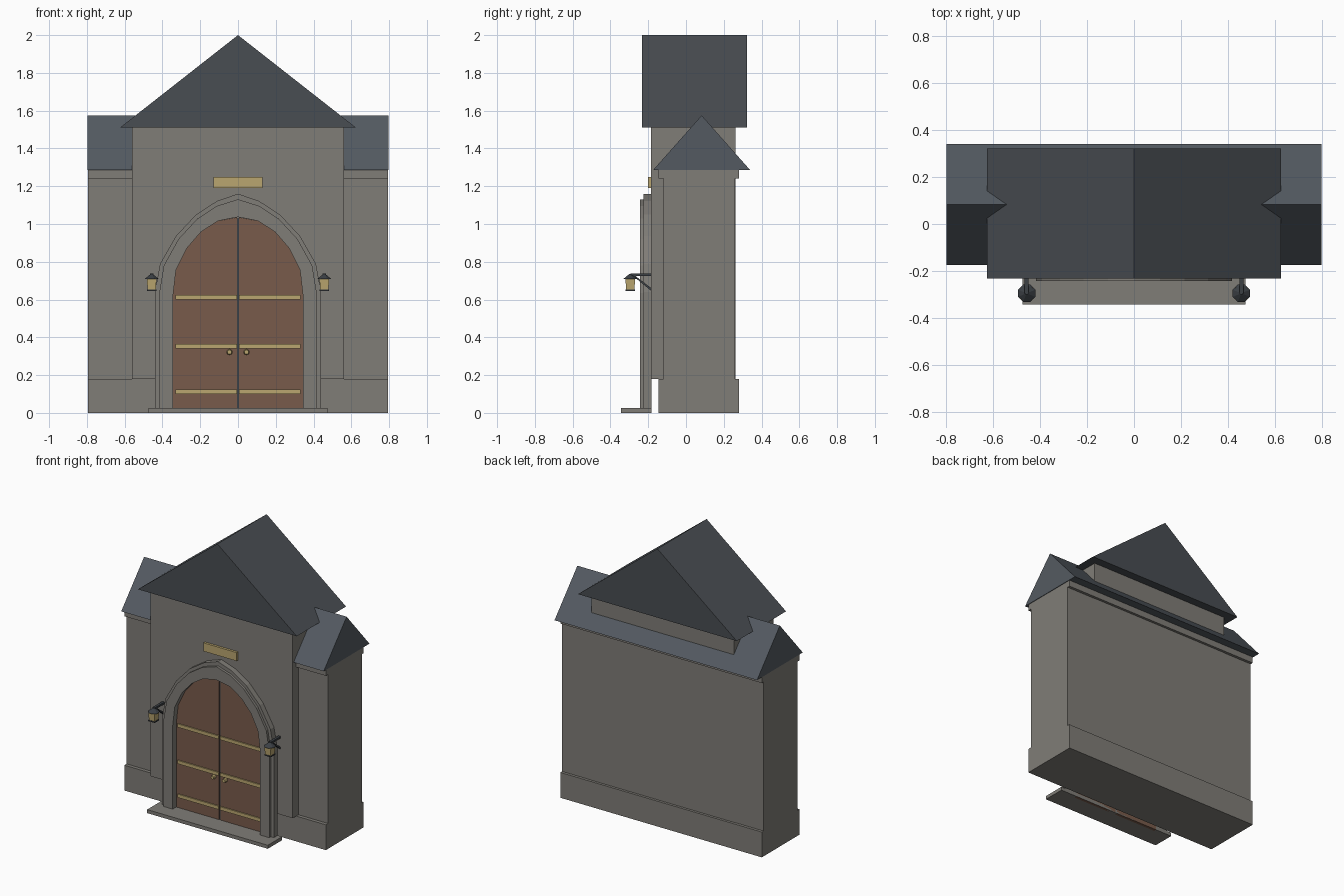
import bpy, bmesh, math
from mathutils import Vector

if "Cube" in bpy.data.objects:
    bpy.data.objects.remove(bpy.data.objects["Cube"])


def material(name, rgb):
    m = bpy.data.materials.new(name)
    m.diffuse_color = (*rgb, 1)
    m.use_nodes = True
    m.node_tree.nodes["Principled BSDF"].inputs["Base Color"].default_value = m.diffuse_color
    return m


STONE = material("grey stone", (0.215, 0.205, 0.185))
SLATE = material("light slate", (0.088, 0.102, 0.120))
DARK = material("dark slate", (0.066, 0.074, 0.084))
WOOD = material("brown wood", (0.190, 0.105, 0.070))
GOLD = material("brass", (0.49, 0.38, 0.16))
IRON = material("dark iron", (0.045, 0.052, 0.060))


def finish(name, bm, mat):
    bmesh.ops.recalc_face_normals(bm, faces=bm.faces[:])
    mesh = bpy.data.meshes.new(name)
    bm.to_mesh(mesh)
    bm.free()
    mesh.materials.append(mat)
    ob = bpy.data.objects.new(name, mesh)
    bpy.context.collection.objects.link(ob)
    return ob


def prism(name, pts, axis, a, b, mat):
    """Extrude a 2D outline along x (points are y, z) or y (points are x, z)."""
    bm = bmesh.new()
    place = (lambda p, d: (d, p[0], p[1])) if axis == "x" else (lambda p, d: (p[0], d, p[1]))
    r0 = [bm.verts.new(place(p, a)) for p in pts]
    r1 = [bm.verts.new(place(p, b)) for p in pts]
    bm.faces.new(r0)
    bm.faces.new(r1[::-1])
    for i in range(len(pts)):
        j = (i + 1) % len(pts)
        bm.faces.new((r0[i], r0[j], r1[j], r1[i]))
    return finish(name, bm, mat)


def box(name, x0, x1, y0, y1, z0, z1, mat):
    return prism(name, [(x0, z0), (x1, z0), (x1, z1), (x0, z1)], "y", y0, y1, mat)


def cone(name, loc, r1, r2, h, sides, mat, turn=0.0):
    bm = bmesh.new()
    bmesh.ops.create_cone(bm, cap_ends=True, segments=sides, radius1=r1, radius2=r2, depth=h)
    ob = finish(name, bm, mat)
    ob.location = loc
    ob.rotation_euler.z = turn
    return ob


# Long wall with plinth and cornice
prism("wall", [(-0.145, 0), (0.28, 0), (0.28, 0.18), (0.26, 0.18), (0.26, 1.24), (0.28, 1.24),
               (0.28, 1.29), (-0.145, 1.29), (-0.145, 1.24), (-0.12, 1.24), (-0.12, 0.18),
               (-0.145, 0.18)], "x", -0.793, 0.793, STONE)
prism("wall_roof", [(-0.175, 1.285), (0.34, 1.285), (0.083, 1.575)], "x", -0.797, 0.797, SLATE)

# Central gatehouse block and gable roof
box("gatehouse", -0.56, 0.56, -0.185, 0.262, 0.18, 1.515, STONE)
prism("gatehouse_roof", [(-0.625, 1.51), (0.625, 1.51), (0, 2.0)], "y", -0.232, 0.322, DARK)

# Pointed arch outlines, right half from springing to apex
INNER = [(0.344, 0), (0.344, 0.62), (0.328, 0.757), (0.272, 0.870), (0.196, 0.958),
         (0.106, 1.016), (0, 1.037)]
OUTER = [(0.44, 0), (0.44, 0.64), (0.413, 0.788), (0.328, 0.937), (0.222, 1.050),
         (0.111, 1.122), (0, 1.16)]


def arch(t):
    half = [tuple(Vector(p).lerp(Vector(q), t)) for p, q in zip(INNER, OUTER)]
    return half + [(-x, z) for x, z in half[-2::-1]]


prism("arch_outer_moulding", arch(1) + arch(0.7)[::-1], "y", -0.225, -0.183, STONE)
prism("arch_inner_moulding", arch(0.76) + arch(0)[::-1], "y", -0.243, -0.183, STONE)
box("doorstep", -0.475, 0.475, -0.343, -0.183, 0, 0.025, STONE)
box("door_gap", -0.008, 0.008, -0.198, -0.184, 0.01, 1.03, IRON)
box("name_plaque", -0.13, 0.13, -0.202, -0.183, 1.19, 1.25, GOLD)

for s, side in ((-1, "left"), (1, "right")):
    # Door leaf with straps and knob
    leaf = [(0.006, 0)] + [p for p in INNER[:-1]] + [(0.006, 1.035)]
    prism(f"door_leaf_{side}", [(s * x, z) for x, z in leaf], "y", -0.203, -0.183, WOOD)
    for z in (0.112, 0.352, 0.612):
        xs = sorted((s * 0.006, s * 0.33))
        box(f"door_strap_{side}", *xs, -0.211, -0.2, z - 0.012, z + 0.012, GOLD)
    knob = cone(f"door_knob_{side}", (s * 0.045, -0.214, 0.322), 0.016, 0.012, 0.025, 8, GOLD)
    knob.rotation_euler.x = math.pi / 2

    # Hanging lantern on a braced bracket
    x, y = s * 0.457, -0.295
    cone(f"lantern_glass_{side}", (x, y, 0.681), 0.031, 0.036, 0.062, 4, GOLD, math.pi / 4)
    cone(f"lantern_base_{side}", (x, y, 0.648), 0.036, 0.036, 0.008, 4, IRON, math.pi / 4)
    cone(f"lantern_cap_{side}", (x, y, 0.722), 0.04, 0.006, 0.026, 8, IRON, math.pi / 8)
    box(f"bracket_arm_{side}", x - 0.009, x + 0.009, y, -0.183, 0.724, 0.738, IRON)
    prism(f"bracket_brace_{side}", [(-0.183, 0.645), (-0.183, 0.66), (-0.272, 0.728),
                                    (-0.284, 0.728)], "x", x - 0.007, x + 0.007, IRON)
